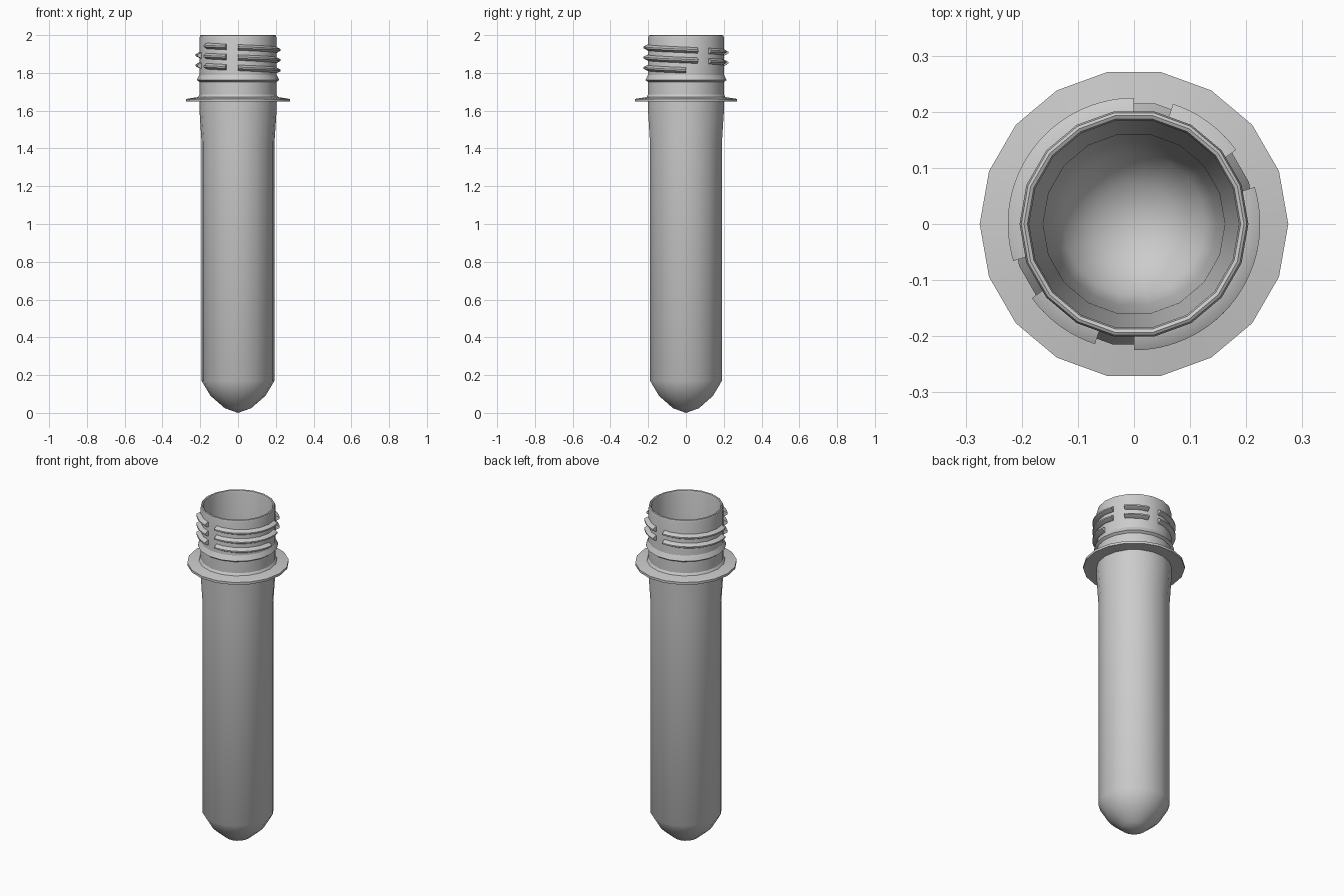
import bpy, bmesh, math
from mathutils import Vector

cube = bpy.data.objects.get("Cube")
if cube:
    bpy.data.objects.remove(cube, do_unlink=True)

SIDES = 18

plastic = bpy.data.materials.new("grey plastic")
plastic.use_nodes = True
colour = (0.6, 0.6, 0.6, 1)
plastic.diffuse_color = colour
plastic.node_tree.nodes["Principled BSDF"].inputs["Base Color"].default_value = colour


def finish(name, bm, angle):
    """Turn a bmesh into a shaded object."""
    bmesh.ops.recalc_face_normals(bm, faces=bm.faces)
    mesh = bpy.data.meshes.new(name)
    bm.to_mesh(mesh)
    bm.free()
    mesh.materials.append(plastic)
    obj = bpy.data.objects.new(name, mesh)
    bpy.context.collection.objects.link(obj)
    bpy.ops.object.select_all(action="DESELECT")
    obj.select_set(True)
    bpy.context.view_layer.objects.active = obj
    bpy.ops.object.shade_smooth_by_angle(angle=math.radians(angle))
    return obj


def lathe(name, profile, angle=40):
    """Spin a (radius, height) profile around z."""
    bm = bmesh.new()
    verts = [bm.verts.new((r, 0, z)) for r, z in profile]
    edges = [bm.edges.new(pair) for pair in zip(verts, verts[1:])]
    bmesh.ops.spin(bm, geom=verts + edges, cent=(0, 0, 0), axis=(0, 0, 1),
                   angle=math.tau, steps=SIDES, use_duplicate=False)
    bmesh.ops.remove_doubles(bm, verts=bm.verts, dist=0.0005)
    return finish(name, bm, angle)


# Hollow tube: rounded tip, straight body, wider neck, rim, then the bore
tip = [(0, 0), (0.07, 0.025), (0.145, 0.09), (0.193, 0.17)]
neck = [(0.193, 1.43), (0.204, 1.6), (0.204, 1.985)]
rim = [(0.201, 1.997), (0.196, 2.0), (0.19, 1.997), (0.187, 1.985)]
bore = [(0.185, 1.65), (0.162, 1.43), (0.147, 0.19)]
floor = [(0.147 * math.cos(a), 0.19 - 0.147 * math.sin(a))
         for a in (math.radians(d) for d in (30, 60, 90))]
lathe("tube", tip + neck + rim + bore + floor)

# Support flange, thin at its edge
lathe("support_flange", [(0.195, 1.648), (0.275, 1.648), (0.275, 1.662),
                         (0.212, 1.672), (0.204, 1.685), (0.195, 1.685)], 30)

# Bead below the thread
lathe("neck_bead", [(0.195, 1.752), (0.204, 1.752), (0.218, 1.762),
                    (0.204, 1.79), (0.195, 1.79)], 30)

# Interrupted thread: one descending helix, cut by four vent gaps
START, TOP, PITCH = 216, 1.943, 0.054
SECTION = [(0.192, -0.016), (0.205, -0.015), (0.225, -0.004),
           (0.225, 0.004), (0.205, 0.015), (0.192, 0.016)]


def thread_arc(name, begin, end):
    bm = bmesh.new()
    steps = max(2, round((end - begin) / 4))
    rings = []
    for i in range(steps + 1):
        degrees = begin + (end - begin) * i / steps
        a = math.radians(degrees)
        height = TOP - PITCH * (degrees - START) / 360
        rings.append([bm.verts.new(Vector((r * math.cos(a), r * math.sin(a), height + h)))
                      for r, h in SECTION])
    n = len(SECTION)
    for low, high in zip(rings, rings[1:]):
        for j in range(n):
            k = (j + 1) % n
            bm.faces.new((low[j], low[k], high[k], high[j]))
    bm.faces.new(rings[0])
    bm.faces.new(rings[-1])
    finish(name, bm, 30)


arcs = [(216, 252), (270, 377), (396, 432), (450, 557)]
last = START + 864
count = 0
for turn in range(3):
    for begin, end in arcs:
        begin, end = begin + 360 * turn, min(end + 360 * turn, last)
        if begin < end:
            count += 1
            thread_arc(f"thread_arc_{count}", begin, end)
